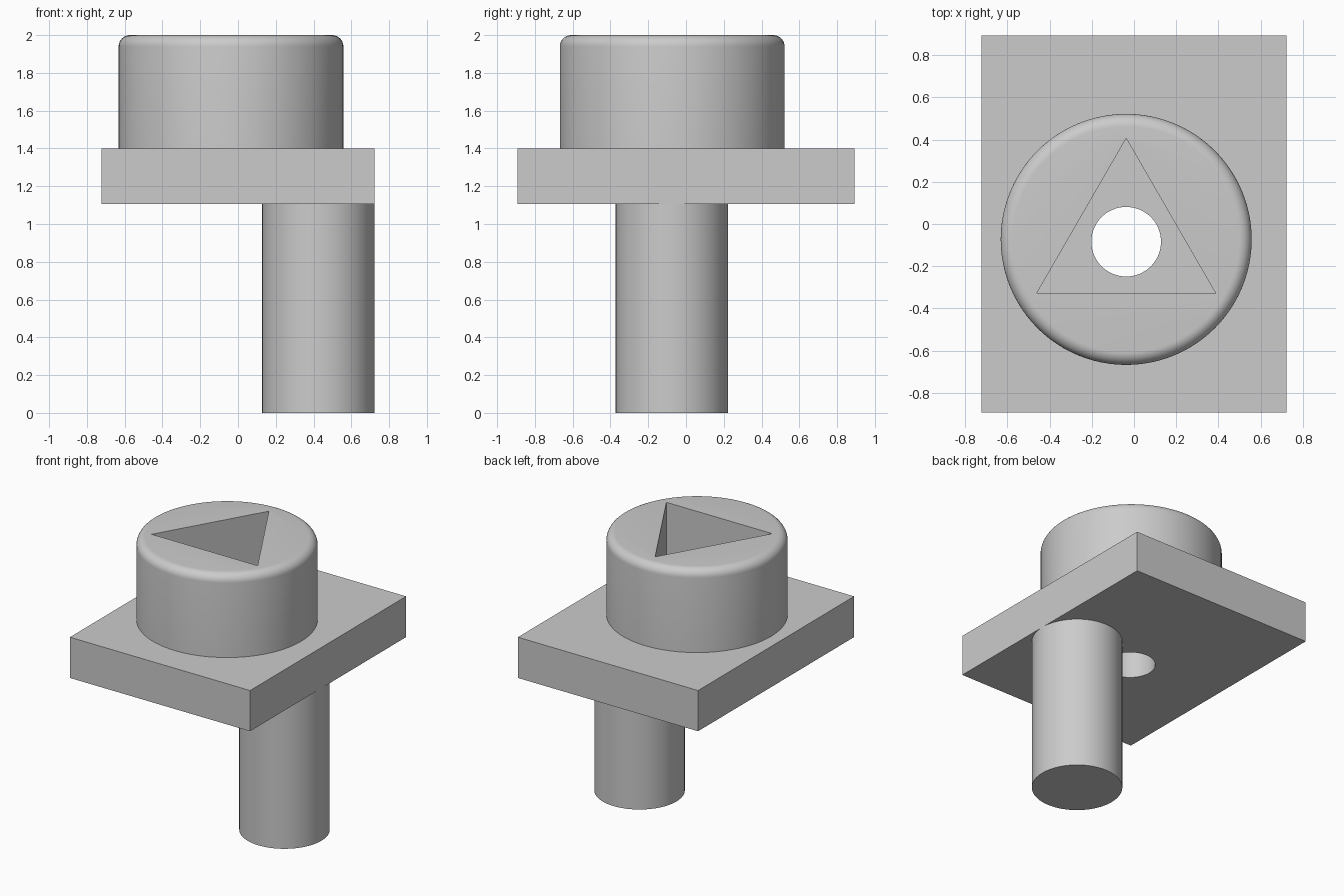
import bpy
import bmesh
import math

cube = bpy.data.objects.get("Cube")
if cube:
    bpy.data.objects.remove(cube, do_unlink=True)

# Single grey finish
grey = bpy.data.materials.new("plain_grey")
grey.use_nodes = True
colour = (0.6, 0.6, 0.6, 1)
grey.diffuse_color = colour
grey.node_tree.nodes["Principled BSDF"].inputs["Base Color"].default_value = colour


def prism(name, sides, radius, x, y, z0, z1, turn=0, fillet=0):
    """Upright prism or cylinder, optionally with a rounded top rim."""
    bm = bmesh.new()
    ring = [bm.verts.new((x + radius * math.cos(turn + math.tau * i / sides),
                          y + radius * math.sin(turn + math.tau * i / sides), z0))
            for i in range(sides)]
    base = bm.faces.new(ring)
    solid = bmesh.ops.extrude_face_region(bm, geom=[base], use_keep_orig=True)
    top = [v for v in solid["geom"] if isinstance(v, bmesh.types.BMVert)]
    bmesh.ops.translate(bm, verts=top, vec=(0, 0, z1 - z0))
    bmesh.ops.recalc_face_normals(bm, faces=bm.faces)
    if fillet:
        rim = [e for e in bm.edges if all(v in top for v in e.verts)]
        bmesh.ops.bevel(bm, geom=rim, offset=fillet, segments=8, profile=0.5,
                        affect='EDGES')
    return add_object(name, bm)


def add_object(name, bm):
    mesh = bpy.data.meshes.new(name)
    bm.to_mesh(mesh)
    bm.free()
    mesh.materials.append(grey)
    obj = bpy.data.objects.new(name, mesh)
    bpy.context.collection.objects.link(obj)
    return obj


def activate(obj):
    bpy.ops.object.select_all(action='DESELECT')
    obj.select_set(True)
    bpy.context.view_layer.objects.active = obj


def cut(obj, cutter):
    """Subtract the cutter from the part, then discard the cutter."""
    mod = obj.modifiers.new("cut", 'BOOLEAN')
    mod.operation = 'DIFFERENCE'
    mod.solver = 'EXACT'
    mod.object = cutter
    activate(obj)
    bpy.ops.object.modifier_apply(modifier=mod.name)
    bpy.data.objects.remove(cutter, do_unlink=True)


AXIS_X, HOLE_Y = -0.037, -0.084
UNDERSIDE, PLATE_TOP, TOP = 1.105, 1.4, 2.0

# Rectangular plate with a round through hole
bm = bmesh.new()
bmesh.ops.create_cube(bm, size=1)
bmesh.ops.scale(bm, vec=(1.444, 1.786, PLATE_TOP - UNDERSIDE), verts=bm.verts)
bmesh.ops.translate(bm, vec=(0, 0, (PLATE_TOP + UNDERSIDE) / 2), verts=bm.verts)
plate = add_object("plate", bm)
cut(plate, prism("hole_cutter", 64, 0.165, AXIS_X, HOLE_Y, 1, 1.5))

# Round head with a filleted rim and a triangular socket
head = prism("round_head", 96, 0.595, AXIS_X, -0.073, PLATE_TOP, TOP, fillet=0.06)
cut(head, prism("socket_cutter", 3, 0.49, AXIS_X, HOLE_Y, 1.3, 2.1, turn=math.pi / 2))

# Offset cylindrical leg, flush with the plate's left edge
leg = prism("leg", 96, 0.297, 0.425, -0.075, 0, UNDERSIDE)

for part in (plate, head, leg):
    activate(part)
    bpy.ops.object.shade_smooth_by_angle(angle=math.radians(35))
